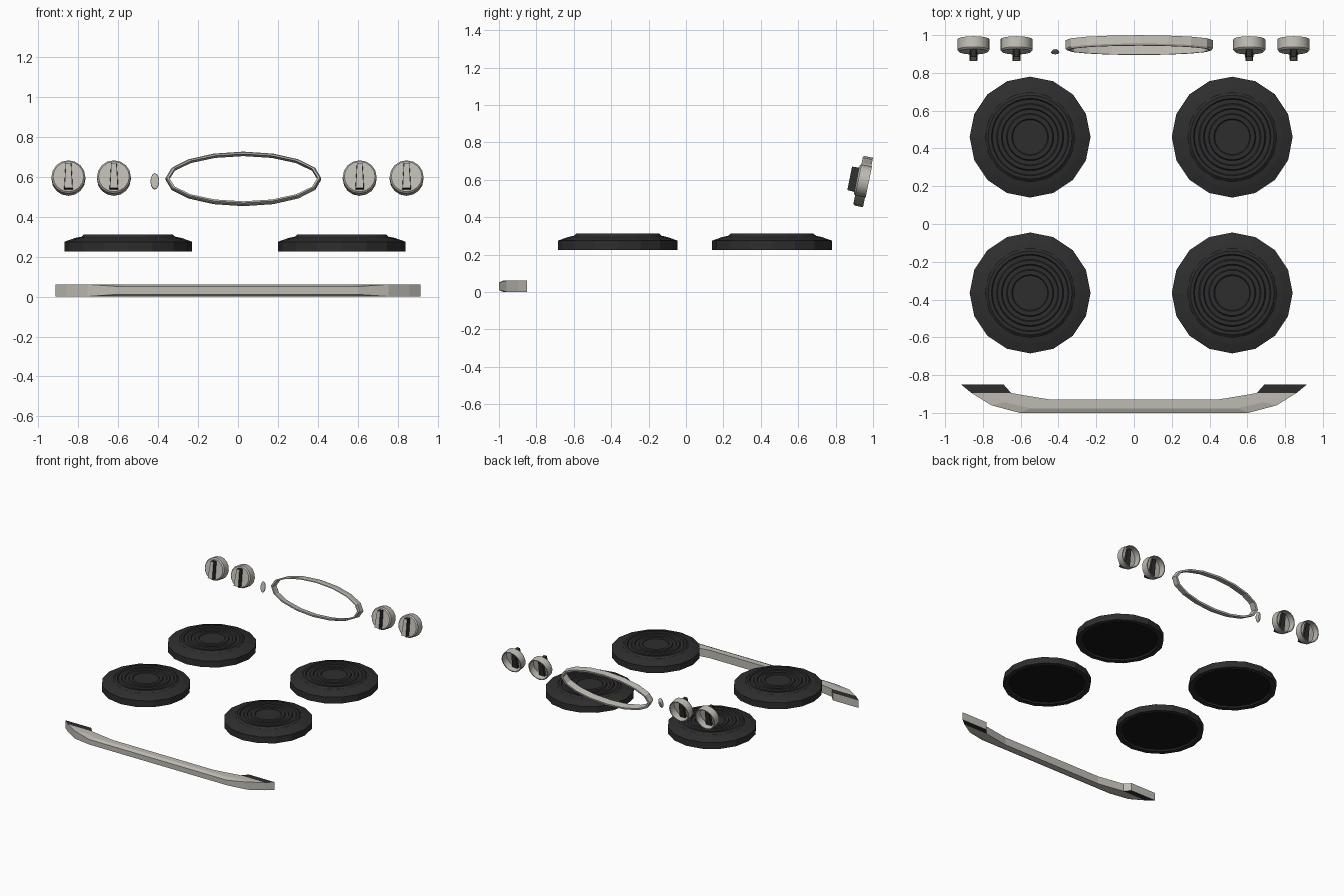
import bpy, bmesh, math
from mathutils import Vector

if "Cube" in bpy.data.objects:
    bpy.data.objects.remove(bpy.data.objects["Cube"])


def mat(name, c):
    m = bpy.data.materials.new(name)
    m.diffuse_color = (*c, 1)
    m.use_nodes = True
    m.node_tree.nodes["Principled BSDF"].inputs["Base Color"].default_value = m.diffuse_color
    return m


STEEL = mat("warm_steel", (0.52, 0.50, 0.45))
IRON = mat("burner_iron", (0.027, 0.027, 0.027))
BLACK = mat("underside_black", (0.008, 0.008, 0.008))
TILT = math.radians(90 - 11.4)      # local z points out of the sloped control panel


def finish(name, bm, mats, loc=(0, 0, 0), tilt=0.0, rule=None, smooth=None):
    bmesh.ops.recalc_face_normals(bm, faces=bm.faces[:])
    bm.normal_update()
    if rule:
        for f in bm.faces:
            f.material_index = rule(f)
    me = bpy.data.meshes.new(name)
    bm.to_mesh(me)
    bm.free()
    for m in mats:
        me.materials.append(m)
    ob = bpy.data.objects.new(name, me)
    bpy.context.collection.objects.link(ob)
    ob.location = loc
    ob.rotation_euler = (tilt, 0, 0)
    if smooth:
        bpy.context.view_layer.objects.active = ob
        ob.select_set(True)
        bpy.ops.object.shade_smooth_by_angle(angle=math.radians(smooth))
        ob.select_set(False)
    return ob


def lathe(rings, n, closed=False):
    """Sweep (rx, ry, z) rings; capped at both ends unless closed on itself."""
    bm = bmesh.new()
    loops = [[bm.verts.new((rx * math.cos(2 * math.pi * i / n),
                            ry * math.sin(2 * math.pi * i / n), z)) for i in range(n)]
             for rx, ry, z in rings]
    pairs = list(zip(loops, loops[1:]))
    if closed:
        pairs.append((loops[-1], loops[0]))
    else:
        bm.faces.new(loops[0])
        bm.faces.new(loops[-1])
    for a, b in pairs:
        for i in range(n):
            j = (i + 1) % n
            bm.faces.new((a[i], a[j], b[j], b[i]))
    return bm


def round_rings(profile):
    return [(r, r, z) for r, z in profile]


# Burners: sixteen-sided plate with concentric raised coils
plate = [(.275, .235), (.285, .225), (.32, .225), (.32, .275), (.27, .293),
         (.24, .300)]
coils = [(.238, .298), (.222, .312), (.205, .312), (.200, .304), (.178, .304),
         (.172, .312), (.152, .312), (.147, .304), (.125, .304),
         (.120, .312), (.097, .312), (.092, .306)]
for side, x in (("left", -.55), ("right", .52)):
    for end, y in (("front", -.365), ("back", .46)):
        finish(f"{end}_{side}_burner_plate", lathe(round_rings(plate), 16), [IRON, BLACK],
               (x, y, 0), rule=lambda f: int(f.normal.z < -.9 and len(f.verts) > 4))
        finish(f"{end}_{side}_burner_coils", lathe(round_rings(coils), 32), [IRON],
               (x, y, 0))


# Knobs: open-backed cups with a tapered grip
cup = [(.078, .020), (.078, -.033), (.085, -.033), (.085, .024), (.077, .033)]


def grip():
    bm = bmesh.new()
    outline = [(-.020, -.065), (.020, -.065), (.013, .063), (-.013, .063)]
    vs = [[bm.verts.new((x * s, y * (1 if s == 1 else 1.06), z)) for x, y in outline]
          for z, s in ((.0, 1.2), (.071, 1))]
    bm.faces.new(vs[0])
    bm.faces.new(vs[1])
    for i in range(4):
        j = (i + 1) % 4
        bm.faces.new((vs[0][i], vs[0][j], vs[1][j], vs[1][i]))
    return bm


for k, x in enumerate((-.85, -.622, .61, .845), 1):
    loc = (x, .945, .595)
    finish(f"knob_{k}", lathe(round_rings(cup), 16), [STEEL], loc, TILT, smooth=30)
    finish(f"knob_grip_{k}", grip(), [STEEL, IRON], loc, TILT,
           rule=lambda f: int(f.normal.z < .9))

# Oval display frame
frame = [(.39, .135, -.027), (.39, .135, .018), (.383, .129, .027),
         (.372, .121, .027), (.372, .121, -.027)]
finish("display_frame", lathe(frame, 16, closed=True), [STEEL], (.027, .9465, .591), TILT)

# Small indicator light, tapering to the back
lamp = [(.010, .020, -.010), (.022, .042, .004), (.021, .040, .008), (.013, .027, .010)]
finish("indicator_light", lathe(lamp, 12), [STEEL], (-.417, .914, .577), TILT)

# Oven door handle: bowed bar, chamfered in front, dark pads on its ends
half = [(.915, -.85, .69, -.85, 0), (.86, -.895, .65, -.895, 0),
        (.755, -.96, .55, -.912, .001), (.605, -1.0, .44, -.93, .011)]
stations = [(-a, b, -c, d, e) for a, b, c, d, e in half] + half[::-1]
bm = bmesh.new()
H = .062
sections = []
for ox, oy, ix, iy, dz in stations:
    o, i = Vector((ox, oy)), Vector((ix, iy))
    c = o.lerp(i, .35)
    sections.append([bm.verts.new((p.x, p.y, z)) for p, z in
                     ((o, dz), (o, H - dz), (c, H), (i, H), (i, 0), (c, 0))])
bm.faces.new(sections[0])
bm.faces.new(sections[-1])
for a, b in zip(sections, sections[1:]):
    for i in range(6):
        j = (i + 1) % 6
        bm.faces.new((a[i], a[j], b[j], b[i]))
finish("door_handle", bm, [STEEL, IRON],
       rule=lambda f: int(abs(f.normal.z) > .5 and f.calc_center_median().y > -.88))
